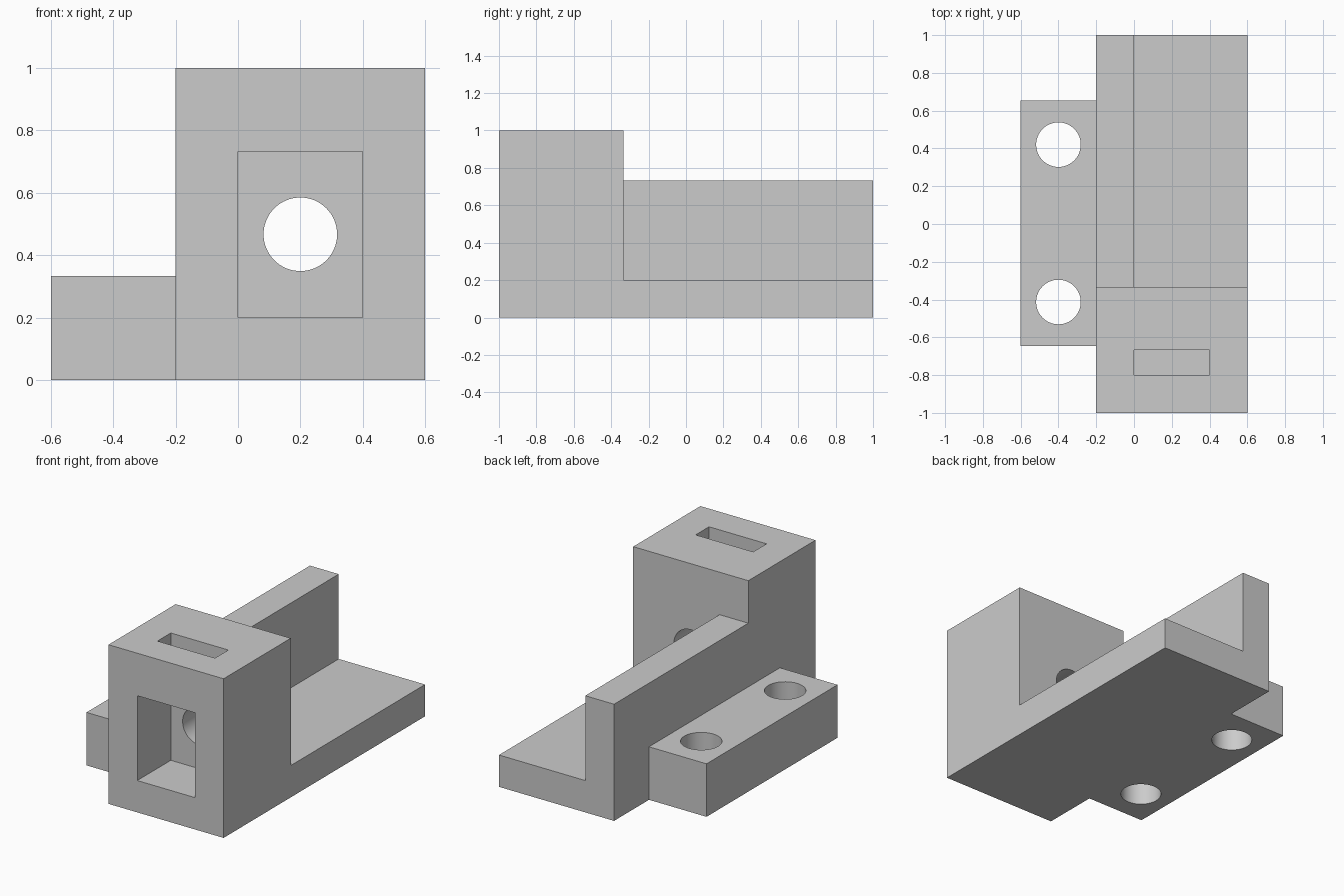
import bpy, bmesh, math
from mathutils import Matrix, Vector

if "Cube" in bpy.data.objects:
    bpy.data.objects.remove(bpy.data.objects["Cube"])


def make_object(name, bm):
    mesh = bpy.data.meshes.new(name)
    bm.to_mesh(mesh)
    bm.free()
    obj = bpy.data.objects.new(name, mesh)
    bpy.context.collection.objects.link(obj)
    return obj


def box(name, lo, hi):
    lo, hi = Vector(lo), Vector(hi)
    bm = bmesh.new()
    bmesh.ops.create_cube(bm, size=1, matrix=Matrix.Translation((lo + hi) / 2)
                          @ Matrix.Diagonal((*(hi - lo), 1)))
    return make_object(name, bm)


def cylinder(name, centre, radius, length, rotation=Matrix()):
    bm = bmesh.new()
    bmesh.ops.create_cone(bm, cap_ends=True, segments=64, radius1=radius, radius2=radius,
                          depth=length, matrix=Matrix.Translation(centre) @ rotation)
    return make_object(name, bm)


def combine(target, tool, operation):
    mod = target.modifiers.new(operation.lower(), 'BOOLEAN')
    mod.operation, mod.solver, mod.object = operation, 'EXACT', tool
    bpy.context.view_layer.objects.active = target
    bpy.ops.object.modifier_apply(modifier=mod.name)
    bpy.data.objects.remove(tool)


# Body block with the mounting flange joined on its left side
body = box("bracket_body", (-0.2, -1, 0), (0.6, 1, 1))
combine(body, box("flange", (-0.6, -0.647, 0), (-0.1, 0.653, 0.333)), 'UNION')

# Steps that leave the floor plate and the side wall behind the tall block
cutters = [
    box("wall_top_cut", (-0.3, -0.333, 0.733), (0.7, 1.1, 1.1)),
    box("floor_cut", (0, -0.333, 0.2), (0.7, 1.1, 1.1)),
    # Front pocket, slot dropping into it and round hole through its back wall
    box("front_pocket", (0, -1.1, 0.2), (0.4, -0.667, 0.733)),
    box("top_slot", (0, -0.8, 0.6), (0.4, -0.667, 1.1)),
    cylinder("back_hole", (0.2, -0.5, 0.467), 0.118, 0.5, Matrix.Rotation(math.pi / 2, 4, 'X')),
]
# Two screw holes in the flange
for y in (-0.413, 0.42):
    cutters.append(cylinder("screw_hole", (-0.4, y, 0.17), 0.118, 0.6))
for cutter in cutters:
    combine(body, cutter, 'DIFFERENCE')

# Merge leftover coplanar faces
bm = bmesh.new()
bm.from_mesh(body.data)
bmesh.ops.remove_doubles(bm, verts=bm.verts, dist=1e-5)
bmesh.ops.dissolve_limit(bm, angle_limit=math.radians(1), verts=bm.verts, edges=bm.edges)
bm.to_mesh(body.data)
bm.free()

# Plain grey plastic, smooth hole walls with sharp edges
grey = bpy.data.materials.new("light grey")
grey.diffuse_color = (0.6, 0.6, 0.6, 1)
grey.use_nodes = True
grey.node_tree.nodes["Principled BSDF"].inputs["Base Color"].default_value = grey.diffuse_color
body.data.materials.clear()
body.data.materials.append(grey)
bpy.ops.object.select_all(action='DESELECT')
body.select_set(True)
bpy.context.view_layer.objects.active = body
bpy.ops.object.shade_smooth_by_angle(angle=math.radians(30))
